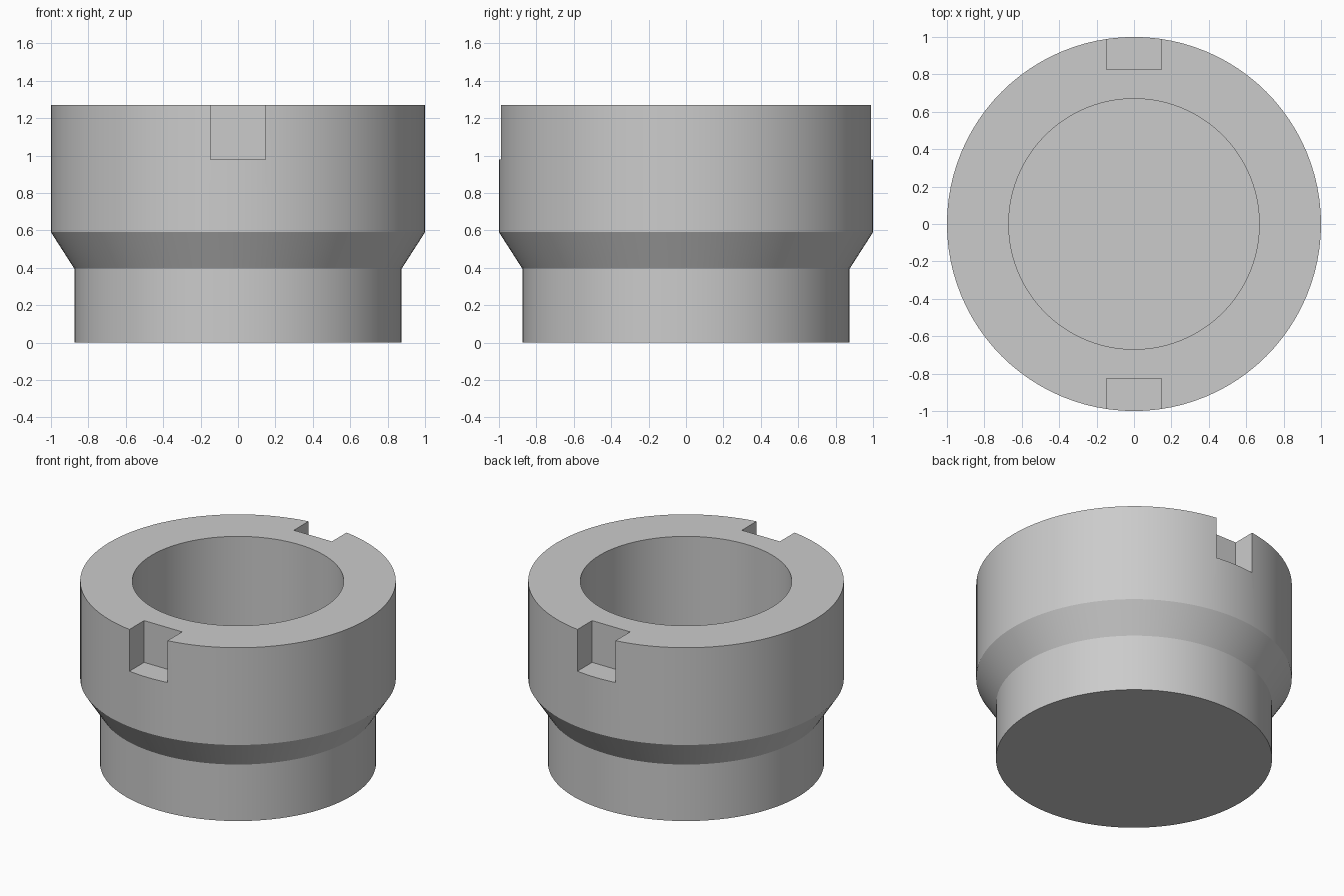
import bpy
import bmesh
import math

cube = bpy.data.objects.get("Cube")
if cube:
    bpy.data.objects.remove(cube, do_unlink=True)

SEGMENTS = 96

# Plain grey material
grey = bpy.data.materials.new("plain grey")
grey.use_nodes = True
colour = (0.6, 0.6, 0.6, 1)
grey.diffuse_color = colour
grey.node_tree.nodes["Principled BSDF"].inputs["Base Color"].default_value = colour


def add_object(name, bm):
    mesh = bpy.data.meshes.new(name)
    bm.to_mesh(mesh)
    bm.free()
    obj = bpy.data.objects.new(name, mesh)
    bpy.context.collection.objects.link(obj)
    return obj


def lathe(name, profile):
    """Revolve (radius, height) points that start and end on the axis."""
    bm = bmesh.new()
    verts = [bm.verts.new((r, 0, z)) for r, z in profile]
    edges = [bm.edges.new(pair) for pair in zip(verts, verts[1:])]
    bmesh.ops.spin(bm, geom=verts + edges, cent=(0, 0, 0), axis=(0, 0, 1),
                   angle=math.tau, steps=SEGMENTS, use_merge=False)
    bmesh.ops.remove_doubles(bm, verts=bm.verts, dist=1e-4)
    # Turn the triangle fans on the axis into single flat caps
    hubs = [v for v in bm.verts if v.co.xy.length < 1e-4]
    bmesh.ops.dissolve_verts(bm, verts=hubs)
    bmesh.ops.recalc_face_normals(bm, faces=bm.faces)
    return add_object(name, bm)


# Stepped cup: narrow foot, flared shoulder, thick collar and blind bore
cup = lathe("stepped_cup", [
    (0, 0), (0.875, 0), (0.875, 0.395), (1, 0.59), (1, 1.27),
    (0.67, 1.27), (0.67, 0.2), (0, 0.2),
])
cup.data.materials.append(grey)

# Drive notches at the front and back of the rim
for name, side in (("front_notch", -1), ("back_notch", 1)):
    bm = bmesh.new()
    bmesh.ops.create_cube(bm, size=1)
    bmesh.ops.scale(bm, vec=(0.294, 0.4, 0.5), verts=bm.verts)
    bmesh.ops.translate(bm, vec=(0, side * 1.027, 1.228), verts=bm.verts)
    cutter = add_object(name, bm)
    cutter.data.materials.append(grey)
    cutter.hide_render = True
    cut = cup.modifiers.new(name, "BOOLEAN")
    cut.operation = "DIFFERENCE"
    cut.solver = "EXACT"
    cut.object = cutter
    bpy.context.view_layer.objects.active = cup
    bpy.ops.object.modifier_apply(modifier=cut.name)
    bpy.data.objects.remove(cutter, do_unlink=True)

# Smooth round walls with crisp rims
bpy.ops.object.select_all(action="DESELECT")
cup.select_set(True)
bpy.context.view_layer.objects.active = cup
bpy.ops.object.shade_smooth_by_angle(angle=math.radians(25))
